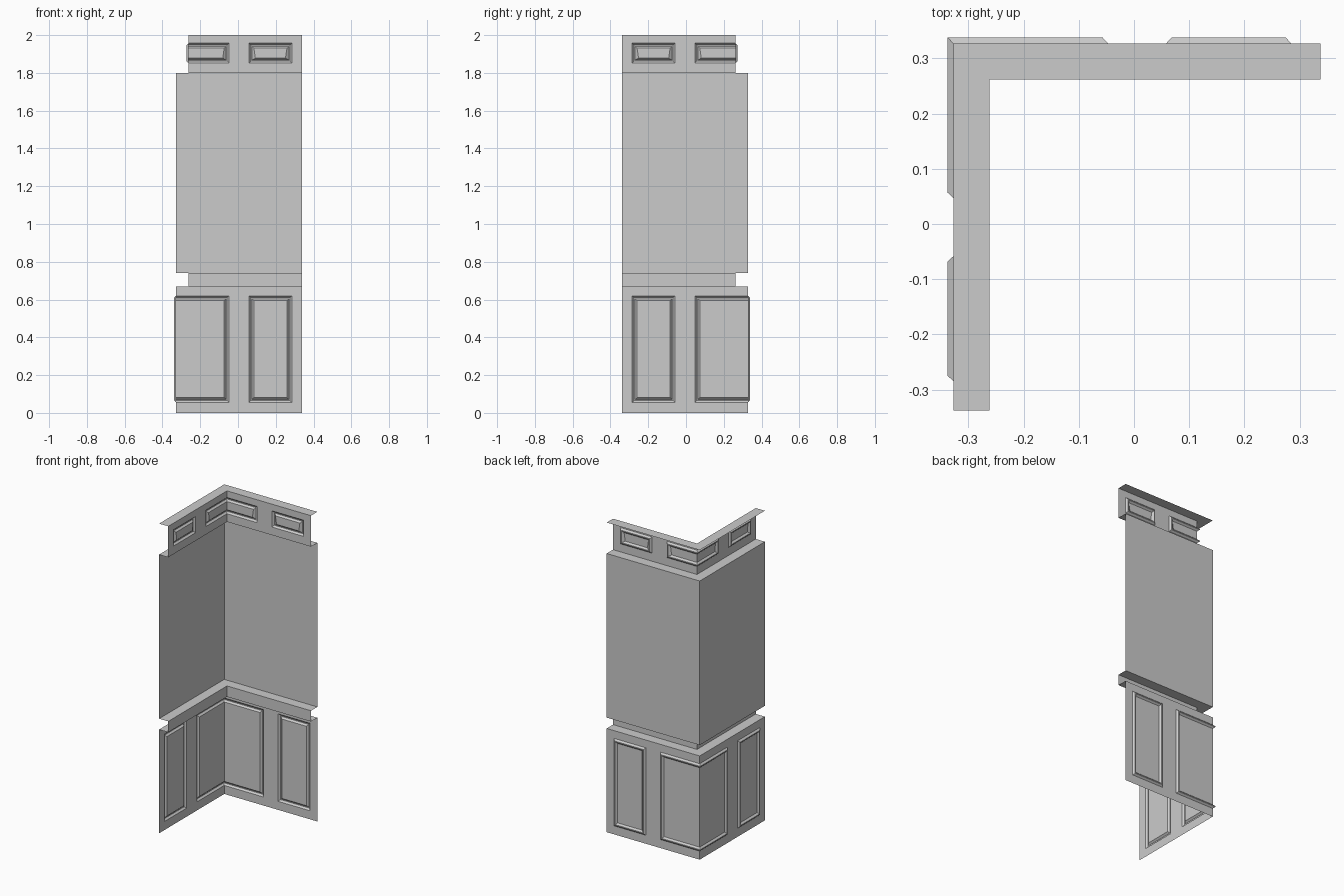
import bpy, bmesh

if "Cube" in bpy.data.objects:
    bpy.data.objects.remove(bpy.data.objects["Cube"])

END = 0.338            # free end of each wall leg
OUT, INN = 0.327, 0.262  # wall plane and projecting trim plane
# groove section around each panel: (inset, depth)
GROOVE = [(0, 0), (0.010, 0.011), (0.016, 0.011), (0.026, 0)]


def make(name, quads):
    """Build quads given as (u, depth, z) corners on the back leg, and mirror them to the left leg."""
    bm = bmesh.new()
    for q in quads:
        bm.faces.new([bm.verts.new((u, w, z)) for u, w, z in q])
        bm.faces.new([bm.verts.new((-w, -u, z)) for u, w, z in reversed(q)])
    bmesh.ops.remove_doubles(bm, verts=bm.verts, dist=0.0002)
    me = bpy.data.meshes.new(name)
    bm.to_mesh(me)
    bm.free()
    ob = bpy.data.objects.new(name, me)
    bpy.context.collection.objects.link(ob)
    return ob


def strip(profile):
    """Sweep a (plane, z) profile along the leg, mitred at the corner."""
    return [[(-a, a, za), (END, a, za), (END, b, zb), (-b, b, zb)]
            for (a, za), (b, zb) in zip(profile, profile[1:])]


def rect(w, u0, u1, z0, z1):
    return [(u0, w, z0), (u1, w, z0), (u1, w, z1), (u0, w, z1)]


def panel(w, u0, u1, z0, z1, corner, taper):
    """Grooved panel; a corner panel runs open into the mitre."""
    rings = []
    for i, (s, d) in enumerate(GROOVE):
        t = taper if i == len(GROOVE) - 1 else 0
        left = -(w + d) if corner else u0 + s
        lb = left if corner else left + t
        rings.append([(lb, w + d, z0 + s), (u1 - s - t, w + d, z0 + s),
                      (u1 - s, w + d, z1 - s), (left, w + d, z1 - s)])
    quads = [rings[-1]]
    for a, b in zip(rings, rings[1:]):
        for k in range(3 if corner else 4):
            n = (k + 1) % 4
            quads.append([a[k], a[n], b[n], b[k]])
    return quads


def panelled(w, z0, z1, p0, p1, taper=0):
    """Wall band with a corner panel and a free panel."""
    us = [-w, -0.047, 0.058, 0.285, END]
    quads = []
    for i, (a, b) in enumerate(zip(us, us[1:])):
        quads += [rect(w, a, b, z0, p0), rect(w, a, b, p1, z1)]
        if i % 2:
            quads.append(rect(w, a, b, p0, p1))
        else:
            quads += panel(w, a, b, p0, p1, i == 0, taper)
    return quads


# lower panelling
make("wainscot", panelled(OUT, 0, 0.67, 0.055, 0.62))
# projecting rail above the panelling
make("chair_rail", strip([(OUT, 0.67), (INN, 0.67), (INN, 0.74), (OUT, 0.74)]))
# plain wall
make("upper_wall", strip([(OUT, 0.74), (OUT, 1.80)]))
# panelled frieze with its underside and top ledges
make("frieze", strip([(OUT, 1.80), (INN, 1.80)])
     + panelled(INN, 1.80, 2.0, 1.852, 1.957, 0.008)
     + strip([(INN, 2.0), (OUT, 2.0)]))
